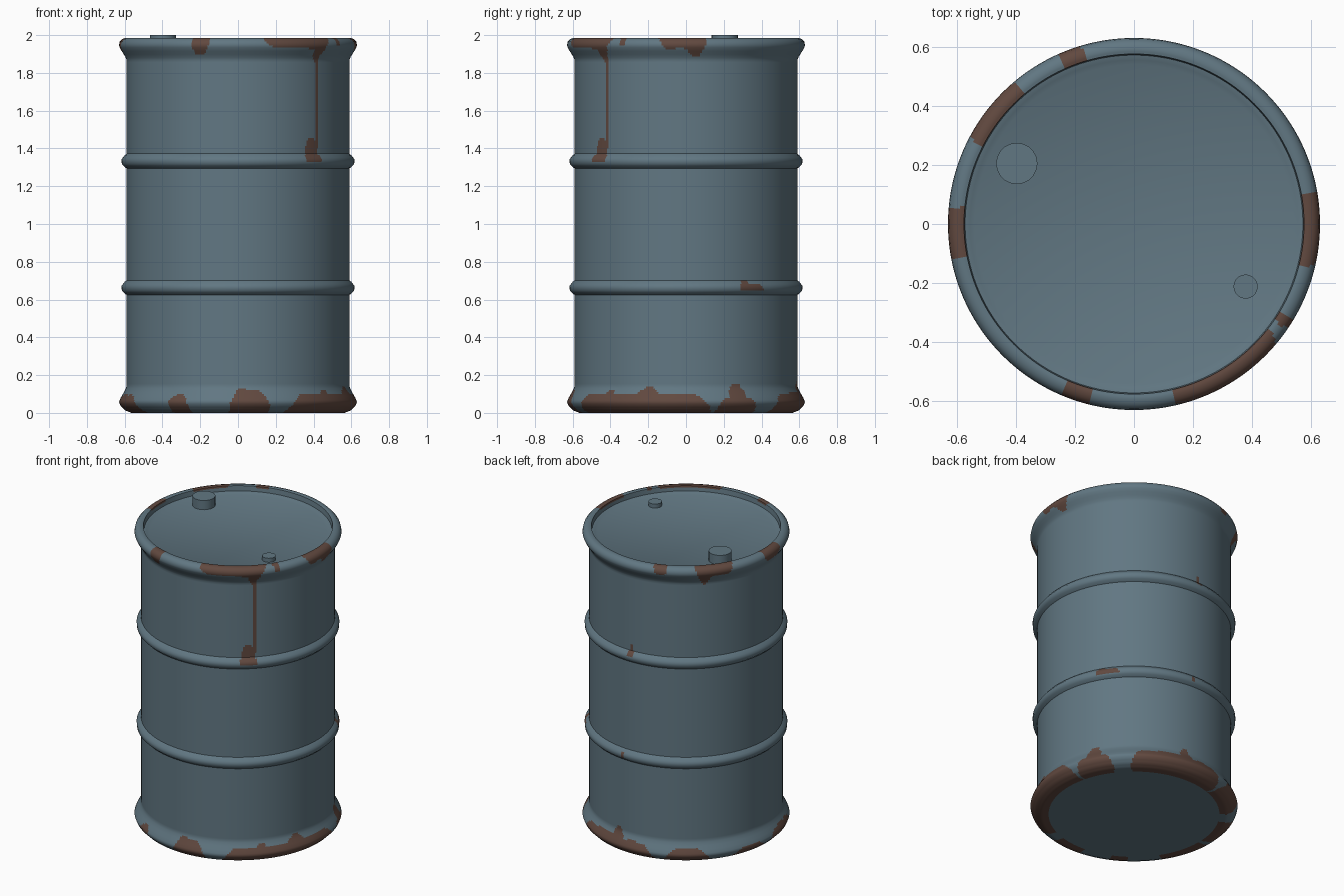
import bpy
import bmesh
import math
from mathutils import Vector, noise

cube = bpy.data.objects.get("Cube")
if cube:
    bpy.data.objects.remove(cube, do_unlink=True)


def make_material(name, colour):
    mat = bpy.data.materials.new(name)
    mat.use_nodes = True
    mat.diffuse_color = colour
    mat.node_tree.nodes["Principled BSDF"].inputs["Base Color"].default_value = colour
    return mat


paint = make_material("blue grey paint", (0.12, 0.185, 0.225, 1))
rust = make_material("brown rust", (0.12, 0.066, 0.05, 1))

SIDES = 360
STEP = 0.014


def finish(bm, name, materials, angle):
    bmesh.ops.recalc_face_normals(bm, faces=bm.faces)
    mesh = bpy.data.meshes.new(name)
    bm.to_mesh(mesh)
    bm.free()
    for mat in materials:
        mesh.materials.append(mat)
    obj = bpy.data.objects.new(name, mesh)
    bpy.context.collection.objects.link(obj)
    bpy.ops.object.select_all(action="DESELECT")
    obj.select_set(True)
    bpy.context.view_layer.objects.active = obj
    bpy.ops.object.shade_smooth_by_angle(angle=math.radians(angle))
    return obj


def resample(profile):
    """Split long profile segments so that the rust edges can be fine."""
    points = [Vector(profile[0])]
    for a, b in zip(profile, profile[1:]):
        a, b = Vector(a), Vector(b)
        count = max(1, math.ceil((b - a).length / STEP))
        points += [a.lerp(b, i / count) for i in range(1, count + 1)]
    return points


def lathe(bm, points):
    rings = []
    for r, z in points:
        angles = [math.tau * i / SIDES for i in range(SIDES)]
        rings.append([bm.verts.new((r * math.cos(t), r * math.sin(t), z)) for t in angles])
    for low, high in zip(rings, rings[1:]):
        for i in range(SIDES):
            j = (i + 1) % SIDES
            bm.faces.new((low[i], low[j], high[j], high[i]))
    return rings


# Rust patches: start angle, end angle, edge height, tip height, edge bluntness
TOP, FOOT = 2.0, -0.01
PATCHES = [
    # upper rim
    (106, 114, TOP, 1.93, 6), (130, 153, TOP, 1.92, 6), (131, 141, TOP, 1.86, 2),
    (174, 192, TOP, 1.92, 5), (-15, 10, TOP, 1.93, 6), (0, 10, TOP, 1.89, 3),
    (-35, -31, TOP, 1.94, 4), (-78, -38, TOP, 1.93, 8), (-51, -41, TOP, 1.86, 2),
    (-114, -104, TOP, 1.9, 4),
    # lower rim
    (-180, -147, FOOT, 0.09, 5), (-126, -115, FOOT, 0.09, 8), (-95, -74, FOOT, 0.12, 5),
    (-65, 14, FOOT, 0.1, 9), (-32, -8, FOOT, 0.14, 2), (-48, -34, FOOT, 0.12, 2),
    (15, 38, FOOT, 0.08, 6), (20, 33, FOOT, 0.15, 3), (48, 108, FOOT, 0.11, 7),
    (72, 92, FOOT, 0.18, 1), (109, 141, FOOT, 0.1, 3), (150, 178, FOOT, 0.07, 3),
    # drip and spots on the wall
    (-46, -44, TOP, 1.4, 9), (-54, -44, 1.335, 1.45, 3), (89, 93, 1.34, 1.42, 2),
    (28, 42, 0.645, 0.68, 9), (28, 34, 0.645, 0.71, 5), (85, 87, 0.65, 0.68, 4),
]


def is_rusty(centre):
    radius = math.hypot(centre.x, centre.y)
    if radius < 0.574 and centre.z > 1:
        return False
    angle = math.degrees(math.atan2(centre.y, centre.x))
    ragged = noise.noise(centre * 14)
    angle += ragged * 1.2 if centre.z < 0.3 or centre.z > 1.9 else 0
    for start, end, edge, tip, blunt in PATCHES:
        middle, half = (start + end) / 2, (end - start) / 2
        across = abs((angle - middle + 180) % 360 - 180) / half
        along = (centre.z - edge) / (tip - edge)
        if across < 1 and 0 <= along < (1 - across ** blunt) * (1 + ragged * 0.15):
            return True
    return False


# Drum shell: underside edge, rolled rims, two hoops and the recessed lip
def hoop(z):
    return [(0.59, z - 0.035), (0.598, z - 0.03), (0.615, z - 0.013),
            (0.617, z + 0.012), (0.6, z + 0.034), (0.59, z + 0.042)]


foot_rim = [(0.52, 0), (0.565, 0), (0.598, 0.014), (0.622, 0.038), (0.63, 0.058),
            (0.622, 0.078), (0.598, 0.12), (0.59, 0.14)]
head_rim = [(0.59, 1.87), (0.598, 1.888), (0.622, 1.925), (0.63, 1.945),
            (0.626, 1.965), (0.612, 1.98), (0.592, 1.986), (0.576, 1.983), (0.572, 1.95)]
profile = foot_rim + hoop(0.66) + hoop(1.33) + head_rim

bm = bmesh.new()
lathe(bm, resample(profile))
for face in bm.faces:
    face.material_index = int(is_rusty(face.calc_center_median()))
finish(bm, "drum_shell", [paint, rust], 50)

# Base and lid panels
bm = bmesh.new()
bm.faces.new(lathe(bm, [(0.521, 0.002), (0.52, 0)])[-1])
finish(bm, "base_panel", [paint], 30)

bm = bmesh.new()
bm.faces.new(lathe(bm, [(0.574, 1.95), (0.555, 1.946), (0.54, 1.938)])[-1])
finish(bm, "lid_panel", [paint], 50)


# Bung caps on the lid
def bung(name, x, y, radius, top, sides):
    bottom = 1.93
    bm = bmesh.new()
    bmesh.ops.create_cone(bm, cap_ends=True, segments=sides, radius1=radius,
                          radius2=radius, depth=top - bottom)
    bmesh.ops.translate(bm, verts=bm.verts, vec=(x, y, (top + bottom) / 2))
    finish(bm, name, [paint], 40)


bung("large_bung", -0.397, 0.205, 0.07, 2.0, 20)
bung("small_bung", 0.378, -0.212, 0.041, 1.965, 20)
